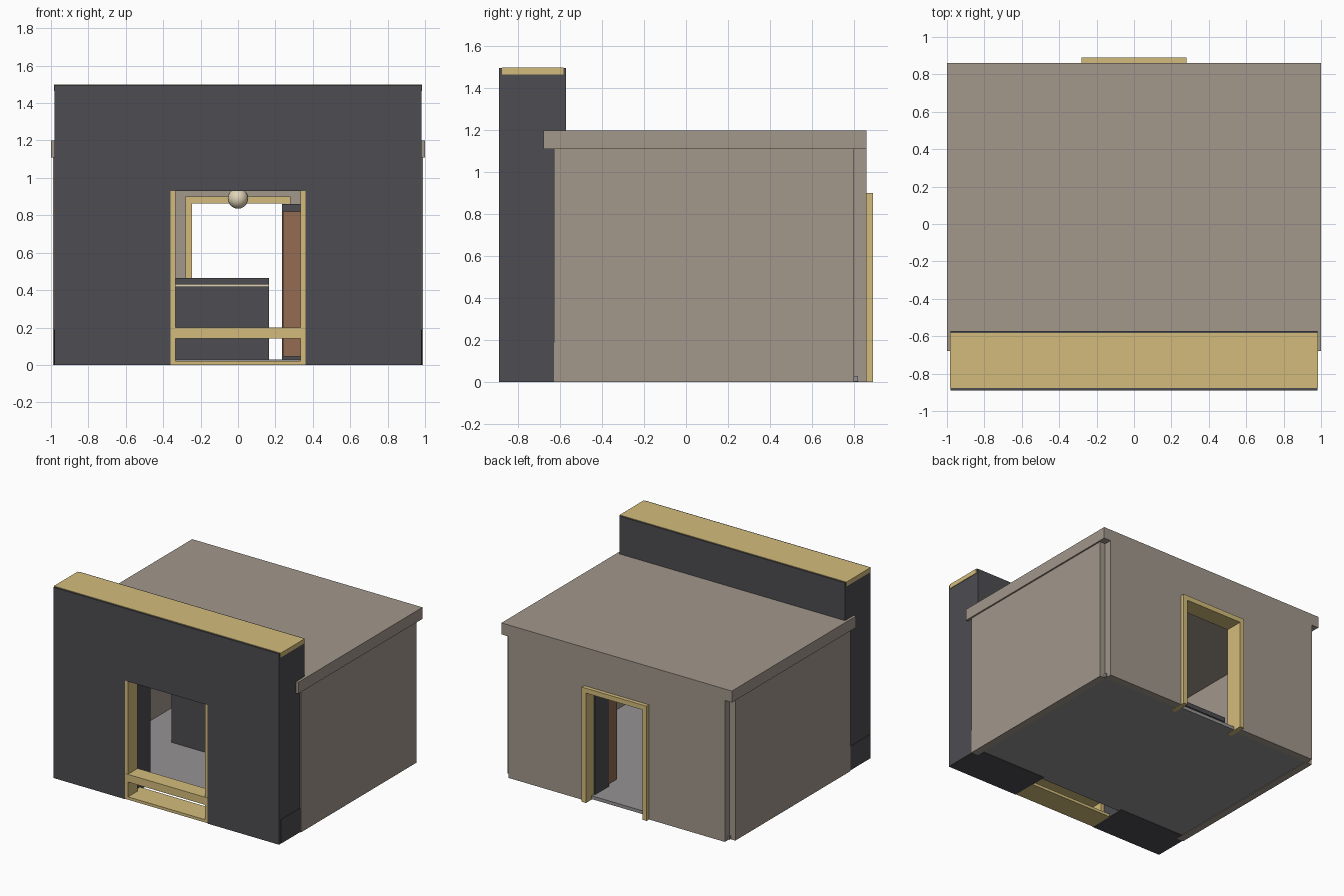
import bpy, bmesh
from mathutils import Vector

if "Cube" in bpy.data.objects:
    bpy.data.objects.remove(bpy.data.objects["Cube"])


def mat(name, rgb):
    m = bpy.data.materials.new(name)
    m.diffuse_color = (*rgb, 1)
    m.use_nodes = True
    m.node_tree.nodes["Principled BSDF"].inputs["Base Color"].default_value = m.diffuse_color
    return m


PLASTER = mat("plaster", (0.36, 0.31, 0.26))
DARK = mat("dark_panel", (0.075, 0.075, 0.085))
WOOD = mat("pale_wood", (0.65, 0.50, 0.20))
BROWN = mat("brown_wood", (0.30, 0.15, 0.085))
CREAM = mat("cream", (0.75, 0.66, 0.48))
FLOOR = mat("floor_grey", (0.30, 0.29, 0.29))


def box(name, x, y, z, m):
    """Box from (min, max) ranges on each axis."""
    bm = bmesh.new()
    bmesh.ops.create_cube(bm, size=1)
    for v in bm.verts:
        v.co = Vector([r[0] if c < 0 else r[1] for c, r in zip(v.co, (x, y, z))])
    me = bpy.data.meshes.new(name)
    bm.to_mesh(me)
    bm.free()
    me.materials.append(m)
    ob = bpy.data.objects.new(name, me)
    bpy.context.collection.objects.link(ob)
    return ob


def pair(name, x, y, z, m):
    """Box on the right plus its mirrored copy on the left."""
    box(name + "_right", x, y, z, m)
    box(name + "_left", (-x[1], -x[0]), y, z, m)


# Shell: floor, walls, roof
box("floor", (-0.95, 0.95), (-0.6, 0.82), (0.004, 0.03), FLOOR)
pair("side_wall", (0.93, 0.988), (-0.63, 0.80), (0, 1.11), PLASTER)
pair("back_wall", (0.28, 0.94), (0.80, 0.86), (0, 1.11), PLASTER)
box("back_wall_over_door", (-0.28, 0.28), (0.80, 0.86), (0.9, 1.11), PLASTER)
box("roof", (-1, 1), (-0.68, 0.86), (1.11, 1.2), PLASTER)

# Front facade with cap and plinths
pair("facade_pier", (0.36, 0.98), (-0.89, -0.572), (0, 1.497), DARK)
box("facade_lintel", (-0.36, 0.36), (-0.89, -0.572), (0.93, 1.497), DARK)
pair("plinth", (0.37, 0.983), (-0.873, -0.63), (0.002, 0.19), DARK)
box("facade_cap", (-0.985, 0.985), (-0.877, -0.583), (1.465, 1.5), WOOD)

# Front opening trim
pair("opening_jamb", (0.335, 0.362), (-0.885, -0.765), (0, 0.93), WOOD)
box("opening_rail", (-0.36, 0.36), (-0.888, -0.765), (0.14, 0.2), WOOD)
box("threshold", (-0.36, 0.36), (-0.885, -0.70), (0, 0.022), WOOD)

# Back door frame
pair("door_jamb", (0.245, 0.282), (0.75, 0.89), (0, 0.9), WOOD)
box("door_head", (-0.245, 0.245), (0.75, 0.89), (0.862, 0.9), WOOD)

# Interior counter
box("counter_body", (-0.60, 0.165), (0.03, 0.30), (0.03, 0.42), DARK)
box("counter_strip", (-0.60, 0.165), (0.04, 0.29), (0.42, 0.43), CREAM)
box("counter_top", (-0.60, 0.165), (0.03, 0.30), (0.43, 0.465), DARK)

# Cabinet beside the back door
box("cabinet_body", (0.235, 0.75), (0.62, 0.79), (0.03, 0.86), DARK)
box("cabinet_front", (0.24, 0.745), (0.51, 0.62), (0.045, 0.82), BROWN)

# Hanging lamp
bpy.ops.mesh.primitive_uv_sphere_add(segments=16, ring_count=10, radius=0.055,
                                     location=(0, 0, 0.89))
lamp = bpy.context.object
lamp.name = "lamp_globe"
lamp.data.materials.append(CREAM)
bpy.ops.object.shade_smooth_by_angle()
bpy.ops.mesh.primitive_cylinder_add(vertices=8, radius=0.008, depth=0.18,
                                    location=(0, 0, 1.03))
cord = bpy.context.object
cord.name = "lamp_cord"
cord.data.materials.append(DARK)
